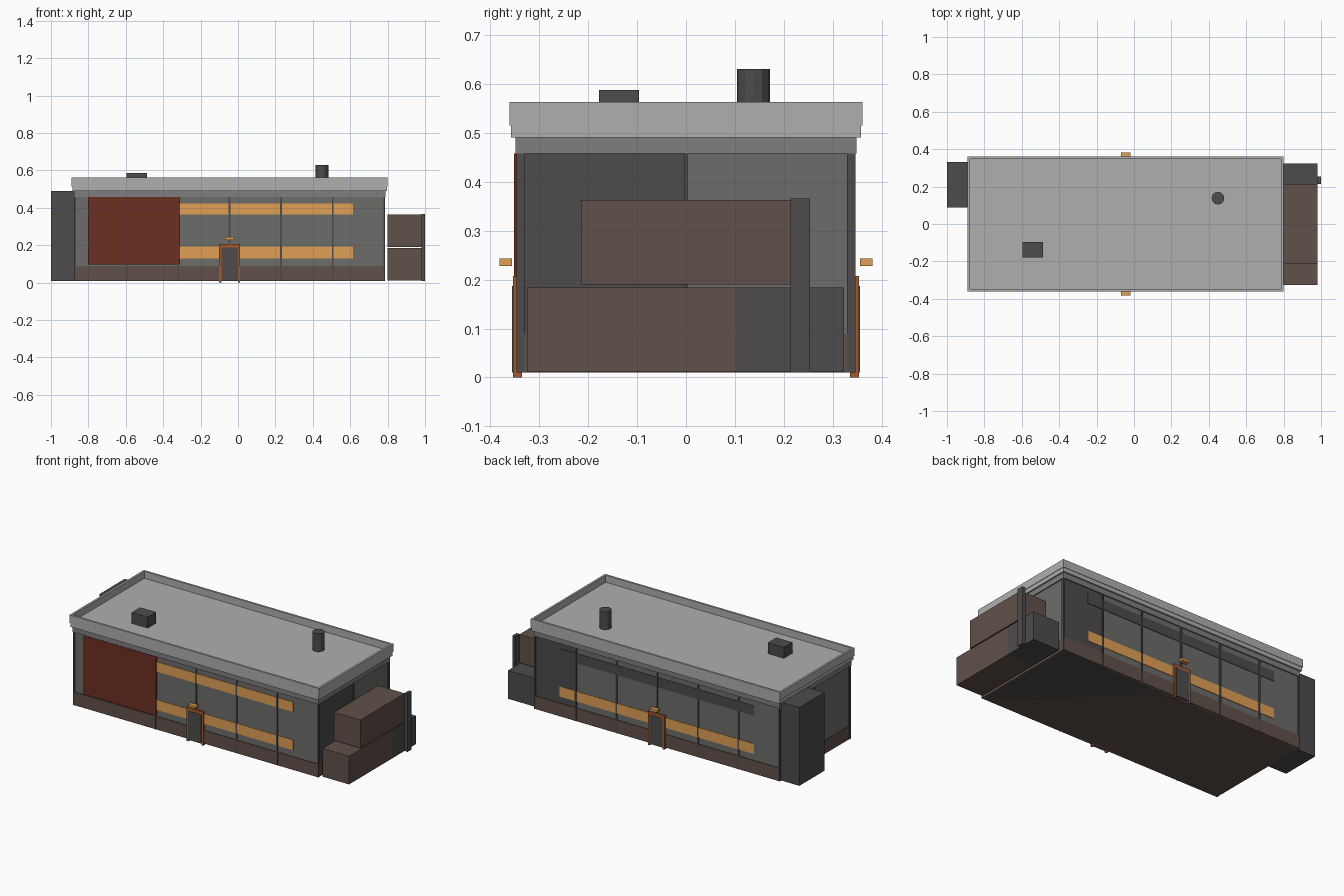
import bpy, bmesh, math

if "Cube" in bpy.data.objects:
    bpy.data.objects.remove(bpy.data.objects["Cube"])


def material(name, rgb):
    m = bpy.data.materials.new(name)
    m.diffuse_color = (*rgb, 1)
    m.use_nodes = True
    m.node_tree.nodes["Principled BSDF"].inputs["Base Color"].default_value = m.diffuse_color
    return m


ROOF = material("pale_grey", (0.43, 0.43, 0.43))
FRIEZE = material("mid_grey", (0.21, 0.21, 0.21))
WALL = material("wall_grey", (0.15, 0.15, 0.145))
DARK = material("dark_grey", (0.075, 0.07, 0.07))
BROWN = material("brown", (0.12, 0.082, 0.068))
RED = material("rust_red", (0.15, 0.03, 0.015))
TRIM = material("copper_trim", (0.36, 0.10, 0.025))
GLOW = material("amber", (0.75, 0.35, 0.09))


def finish(name, bm, mat):
    me = bpy.data.meshes.new(name)
    bm.to_mesh(me)
    bm.free()
    ob = bpy.data.objects.new(name, me)
    bpy.context.collection.objects.link(ob)
    me.materials.append(mat)
    return ob


def box(name, x, y, z, mat):
    """Box from (min, max) ranges on each axis."""
    bm = bmesh.new()
    bmesh.ops.create_cube(bm, size=1)
    for v in bm.verts:
        v.co = [sum(r) / 2 + c * (r[1] - r[0]) for r, c in zip((x, y, z), v.co)]
    return finish(name, bm, mat)


def facing(s, a, b):
    """Y range between distances a and b, on the front (-1) or back (+1)."""
    return tuple(sorted((s * a, s * b)))


X0, X1, YW = -0.872, 0.782, 0.341
CX = (X0 + X1) / 2
STEP = (X1 - X0) / 6
M = 0.005          # half width of a wall rib
SIDES = ((-1, "front"), (1, "back"))

# Core, plinth and frieze
box("building_core", (X0 + .01, X1 - .01), (-YW + .01, YW - .01), (.01, .50), DARK)
box("plinth", (X0 - .003, X1 + .003), (-.345, .345), (.01, .09), BROWN)
box("frieze", (X0 - .006, X1 + .006), (-.348, .348), (.457, .492), FRIEZE)

# Long wall panels and ribs
for s, side in SIDES:
    for i in range(6):
        a = X0 + i * STEP
        mat = DARK if side == "back" and i == 5 else WALL
        box(f"{side}_wall_panel_{i}", (a, a + STEP), facing(s, YW - .012, YW), (.01, .49), mat)
    for i in range(7):
        a = X0 + i * STEP
        box(f"{side}_rib_{i}", (a - M, a + M), facing(s, YW - .012, .3465), (.01, .49), DARK)

# End wall panels and ribs
for e, x, side in ((-1, X0, "left"), (1, X1, "right")):
    xr = tuple(sorted((x - e * .012, x)))
    box(f"{side}_wall_front_panel", xr, (-YW + .001, 0), (.01, .49), DARK if e > 0 else WALL)
    box(f"{side}_wall_back_panel", xr, (0, YW - .001), (.01, .49), WALL)
    xr = tuple(sorted((x - e * .01, x + e * .005)))
    box(f"{side}_middle_rib", xr, (-.003, .003), (.01, .49), DARK)

# Window bands
for s, side in SIDES:
    band = facing(s, YW - .01, .344)
    box(f"{side}_lower_window_band", (-.70, .615), band, (.13, .192), GLOW)
    box(f"{side}_upper_window_band", (-.70, .615), band, (.364, .424),
        GLOW if side == "front" else DARK)

# Large red front panel
box("red_panel", (-.802, -.31), (-.351, -.34), (.097, .457), RED)

# Doors with frame and lamp
for s, side in SIDES:
    fr = facing(s, .335, .353)
    box(f"{side}_door", (-.089, -.001), facing(s, .335, .355), (.01, .187), DARK)
    box(f"{side}_door_frame_left", (-.102, -.089), fr, (0, .207), TRIM)
    box(f"{side}_door_frame_right", (-.001, .012), fr, (0, .207), TRIM)
    box(f"{side}_door_frame_top", (-.089, -.001), fr, (.187, .207), TRIM)
    box(f"{side}_door_lamp", (-.07, -.02), facing(s, .355, .381), (.228, .243), GLOW)

# Roof slab, and upper slab whose top is inset and sunk to leave a parapet
box("roof_slab", (-.885, .797), (-.357, .357), (.49, .515), ROOF)
parapet = box("roof_parapet", (-.89, .80), (-.36, .36), (.5145, .563), ROOF)
bm = bmesh.new()
bm.from_mesh(parapet.data)
bm.faces.ensure_lookup_table()
top = max(bm.faces, key=lambda f: f.calc_center_median().z)
bmesh.ops.inset_region(bm, faces=[top], thickness=.018)
deck = bmesh.ops.extrude_face_region(bm, geom=[top])["geom"]
bmesh.ops.delete(bm, geom=[top], context="FACES_ONLY") if top.is_valid else None
for v in (g for g in deck if isinstance(g, bmesh.types.BMVert)):
    v.co.z = .52
bmesh.ops.recalc_face_normals(bm, faces=bm.faces)
bm.to_mesh(parapet.data)
bm.free()

# Rooftop vent and chimney
box("roof_vent", (-.596, -.487), (-.178, -.096), (.519, .587), DARK)
bm = bmesh.new()
bmesh.ops.create_cone(bm, cap_ends=True, segments=12, radius1=.034, radius2=.034, depth=.111)
bmesh.ops.translate(bm, verts=bm.verts, vec=(.449, .138, .5745))
finish("chimney", bm, DARK)

# Tall service block on the left end
box("service_block", (-1, X0 - .002), (.088, .331), (.01, .49), DARK)

# Stacked crates and post at the right end
box("lower_crate", (.80, .98), (-.325, .102), (.011, .184), BROWN)
box("side_cabinet", (.80, .98), (.102, .323), (.011, .184), DARK)
box("upper_crate", (.80, .98), (-.214, .214), (.19, .363), BROWN)
box("post", (.98, 1.0), (.213, .253), (.01, .366), DARK)
